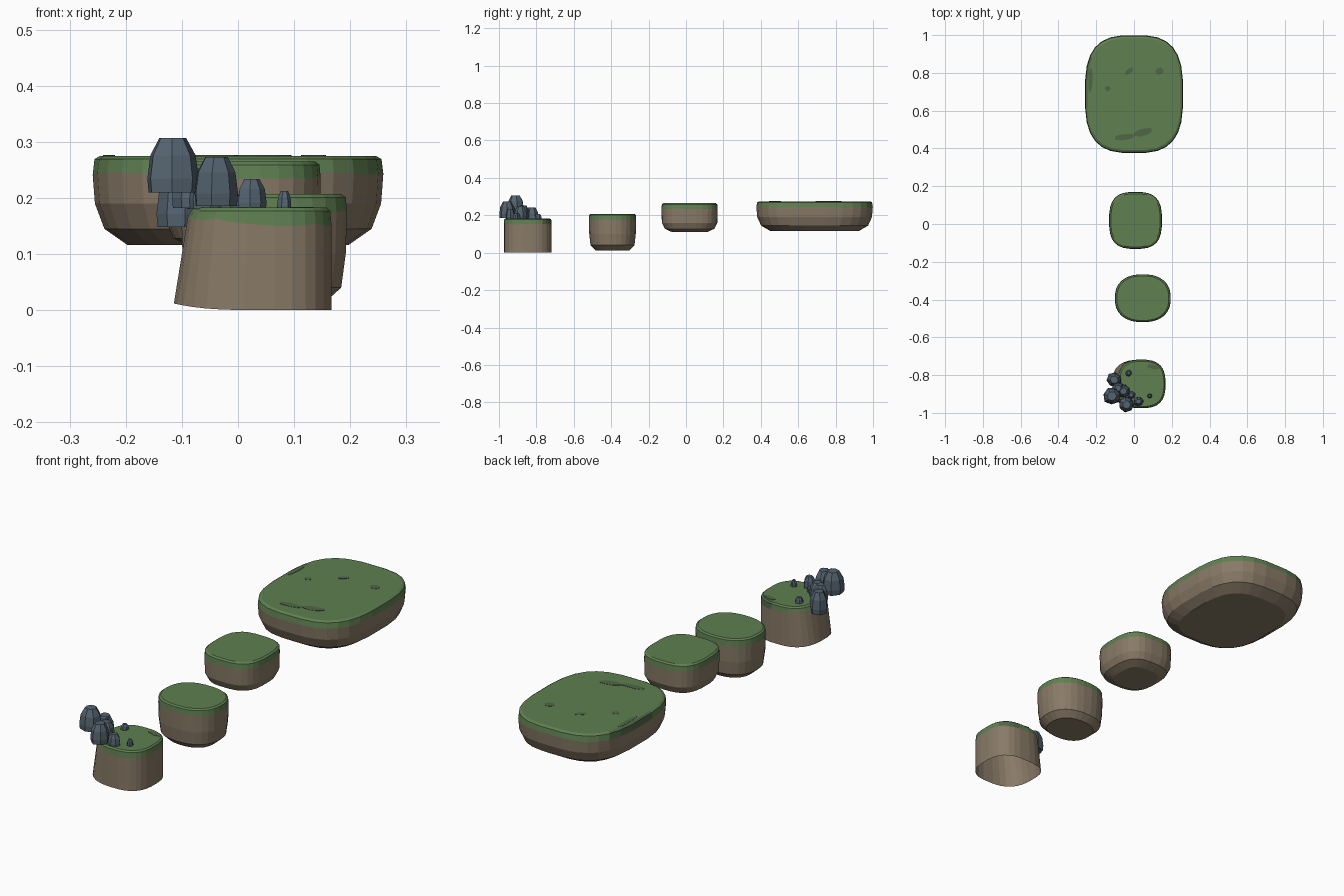
import bpy, bmesh, math, random
from mathutils import Matrix, Vector

if "Cube" in bpy.data.objects:
    bpy.data.objects.remove(bpy.data.objects["Cube"])

random.seed(4)


def material(name, color):
    m = bpy.data.materials.new(name)
    m.diffuse_color = (*color, 1)
    m.use_nodes = True
    m.node_tree.nodes["Principled BSDF"].inputs["Base Color"].default_value = m.diffuse_color
    return m


GRASS = material("grass green", (0.115, 0.215, 0.083))
DARK = material("dark grass", (0.080, 0.135, 0.062))
DIRT = material("brown earth", (0.250, 0.195, 0.135))
ROCK = material("slate rock", (0.088, 0.123, 0.158))


def finish(name, bm, mats):
    bmesh.ops.recalc_face_normals(bm, faces=bm.faces)
    me = bpy.data.meshes.new(name)
    bm.to_mesh(me)
    bm.free()
    for m in mats:
        me.materials.append(m)
    ob = bpy.data.objects.new(name, me)
    bpy.context.collection.objects.link(ob)
    return ob


def bridge(bm, a, b, mat=0):
    n = len(a)
    return [(i, bm.faces.new((a[i], a[(i + 1) % n], b[(i + 1) % n], b[i])), mat) for i in range(n)]


def island(name, x0, x1, y0, y1, power, rings, grass_rings, flare=0, dark=None, open_base=False, n=28):
    """Rounded-square rings (scale, z), grass above, earth below."""
    cx, cy, rx, ry = (x0 + x1) / 2, (y0 + y1) / 2, (x1 - x0) / 2, (y1 - y0) / 2
    top_z, low_z = rings[0][1], rings[-1][1]
    bm = bmesh.new()
    loops = []
    for k, (s, z) in enumerate(rings):
        loop = []
        for i in range(n):
            t = 2 * math.pi * (i + 0.5) / n
            c, d = math.cos(t), math.sin(t)
            x = math.copysign(abs(c) ** (2 / power), c)
            y = math.copysign(abs(d) ** (2 / power), d)
            zz = z
            if k == grass_rings:                      # uneven hanging grass edge
                zz += random.uniform(-0.003, 0.003)
            px = cx + rx * s * x
            if flare:                                 # left side leans outward to the base
                px += flare * min(0, x) * (top_z - z) / (top_z - low_z)
                if k == grass_rings:
                    zz += 0.012 * max(0, -x)
                if k == len(rings) - 1:
                    zz += 0.012 * max(0, -x) ** 3
            loop.append(bm.verts.new((px, cy + ry * s * y, zz)))
        loops.append(loop)
    bm.faces.new(loops[0])
    if not open_base:
        bm.faces.new(loops[-1]).material_index = 1
    for k in range(len(loops) - 1):
        for i, f, _ in bridge(bm, loops[k], loops[k + 1]):
            f.material_index = 0 if k < grass_rings else 1
            p = f.calc_center_median()
            if dark and k < grass_rings and dark(p):
                f.material_index = 2
    return finish(name, bm, (GRASS, DIRT, DARK))


# Four islands, far to near
island("large_island", -0.26, 0.26, 0.375, 1.0, 3.0,
       [(0.95, 0.275), (0.988, 0.269), (1, 0.243), (0.985, 0.19), (0.92, 0.145), (0.76, 0.116)], 2,
       dark=lambda p: p.x < -0.2 and 0.66 < p.y < 0.87)
island("middle_island", -0.132, 0.148, -0.132, 0.17, 2.9,
       [(0.93, 0.265), (0.985, 0.259), (1, 0.235), (0.985, 0.16), (0.88, 0.128), (0.62, 0.11)], 2)
island("oval_island", -0.102, 0.195, -0.52, -0.266, 2.35,
       [(0.93, 0.207), (0.985, 0.201), (1, 0.175), (0.985, 0.10), (0.93, 0.04), (0.72, 0.012)], 2)
island("near_island", -0.085, 0.167, -0.975, -0.718, 2.7,
       [(0.93, 0.183), (0.985, 0.177), (1, 0.153), (1, 0.0)], 2,
       flare=0.03, open_base=True,
       dark=lambda p: 0.05 < p.x < 0.15 and p.y > -0.76)


# Dark grass patches: thin plates on the turf
def patch(name, x, y, z, rx, ry, angle=0.0, n=10):
    bm = bmesh.new()
    loops = [[], []]
    for i in range(n):
        t = 2 * math.pi * i / n
        r = random.uniform(0.85, 1.1)
        v = Matrix.Rotation(angle, 3, 'Z') @ Vector((rx * r * math.cos(t), ry * r * math.sin(t), 0))
        for loop, h in zip(loops, (-0.001, 0.0012)):
            loop.append(bm.verts.new((x + v.x, y + v.y, z + h)))
    for loop in loops:
        bm.faces.new(loop)
    bridge(bm, *loops)
    finish(name, bm, (DARK,))


for i, p in enumerate([(-0.05, 0.46, 0.275, 0.055, 0.017, 0.1), (0.05, 0.485, 0.275, 0.055, 0.02, 0.3),
                       (-0.025, 0.81, 0.275, 0.026, 0.013, 0.7), (0.135, 0.81, 0.275, 0.021, 0.019, 0),
                       (-0.14, 0.716, 0.275, 0.015, 0.014, 0), (-0.231, 0.76, 0.275, 0.011, 0.07, 0.0),
                       (0.10, -0.757, 0.183, 0.035, 0.012, -0.25)]):
    patch(f"dark_grass_patch_{i + 1}", *p)


# Boulders: tapered seven-sided stones with chamfered crowns
def boulder(name, x, y, z, r, h, turn, n=7):
    bm = bmesh.new()
    radii = [random.uniform(0.9, 1.08) for _ in range(n)]
    loops = []
    for s, k in ((0.95, 0), (1.0, 0.25), (0.88, 0.68), (0.52, 1)):
        loops.append([bm.verts.new((x + r * s * q * math.cos(turn + 2 * math.pi * i / n),
                                    y + r * s * q * math.sin(turn + 2 * math.pi * i / n),
                                    z + h * k)) for i, q in enumerate(radii)])
    bm.faces.new(loops[0])
    bm.faces.new(loops[-1])
    for a, b in zip(loops, loops[1:]):
        bridge(bm, a, b)
    finish(name, bm, (ROCK,))


for i, b in enumerate([(-0.117, -0.912, 0.21, 0.046, 0.097, 0.2), (-0.038, -0.957, 0.186, 0.042, 0.087, 0.9),
                       (-0.105, -0.825, 0.148, 0.040, 0.095, 0.5), (-0.055, -0.885, 0.180, 0.036, 0.068, 1.3),
                       (0.024, -0.940, 0.178, 0.026, 0.056, 0.1), (-0.028, -0.790, 0.178, 0.017, 0.030, 0.4),
                       (0.083, -0.910, 0.178, 0.013, 0.034, 0.7), (-0.015, -0.905, 0.178, 0.022, 0.034, 0.3),
                       (-0.085, -0.868, 0.182, 0.033, 0.070, 0.6)]):
    boulder(f"boulder_{i + 1}", *b)
